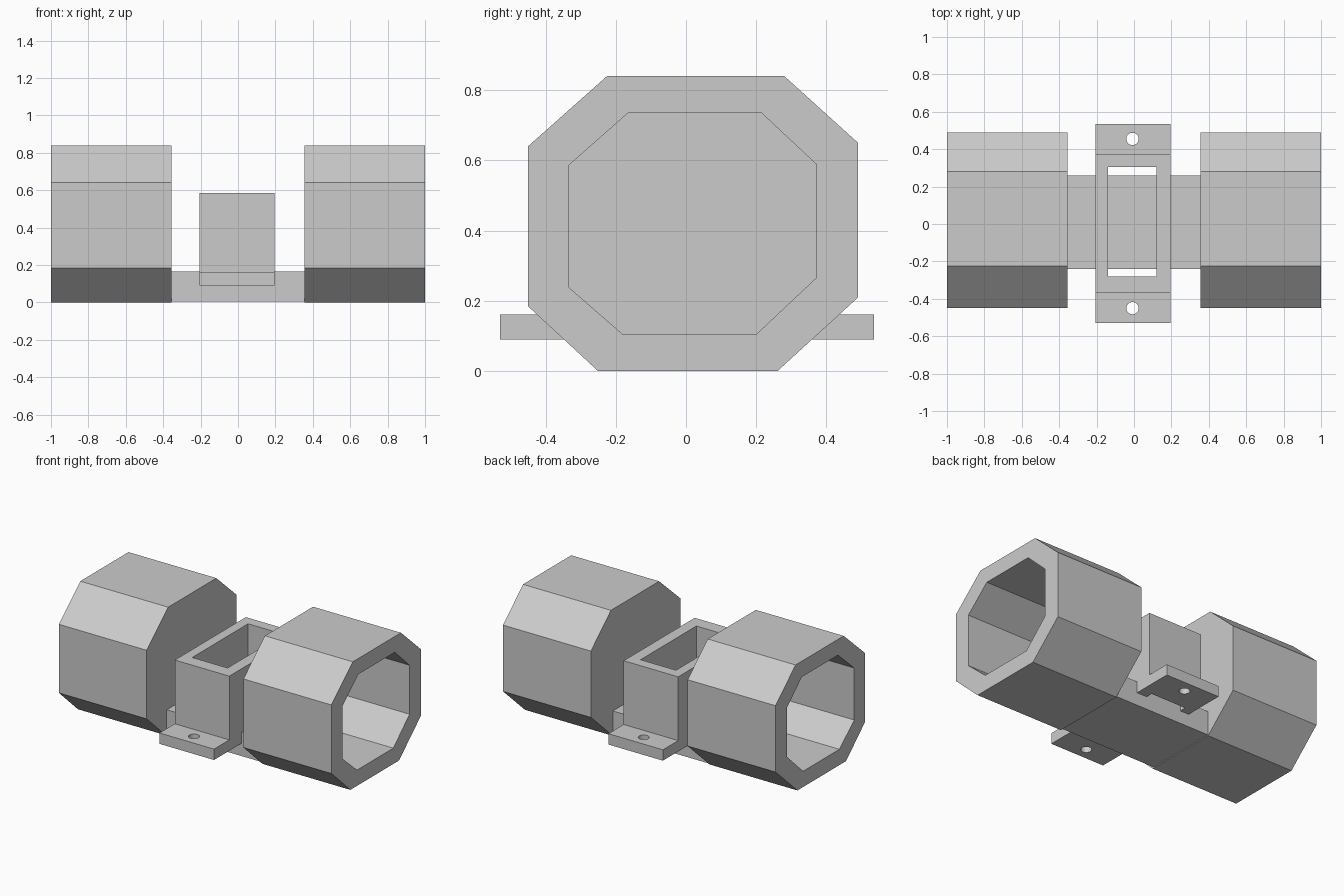
import bpy, bmesh
from mathutils import Matrix

if "Cube" in bpy.data.objects:
    bpy.data.objects.remove(bpy.data.objects["Cube"], do_unlink=True)

grey = bpy.data.materials.new("light_grey")
grey.use_nodes = True
colour = (0.6, 0.6, 0.6, 1)
grey.diffuse_color = colour
bsdf = next(n for n in grey.node_tree.nodes if n.type == 'BSDF_PRINCIPLED')
bsdf.inputs["Base Color"].default_value = colour


def finish(name, bm):
    bmesh.ops.recalc_face_normals(bm, faces=bm.faces)
    mesh = bpy.data.meshes.new(name)
    bm.to_mesh(mesh)
    bm.free()
    mesh.materials.append(grey)
    obj = bpy.data.objects.new(name, mesh)
    bpy.context.scene.collection.objects.link(obj)
    return obj


def box(name, x, y, z):
    bm = bmesh.new()
    bmesh.ops.create_cube(bm, size=1)
    for v in bm.verts:
        v.co = [r[0] if c < 0 else r[1] for c, r in zip(v.co, (x, y, z))]
    return finish(name, bm)


def cut(obj, cutter):
    cutter.hide_render = True
    mod = obj.modifiers.new("cut", 'BOOLEAN')
    mod.operation, mod.solver, mod.object = 'DIFFERENCE', 'EXACT', cutter
    bpy.context.view_layer.objects.active = obj
    bpy.ops.object.modifier_apply(modifier=mod.name)
    bpy.data.objects.remove(cutter, do_unlink=True)


# Octagonal cups, open at the outer end
outer = [(-.25, 0), (.26, 0), (.49, .21), (.49, .65),
         (.28, .84), (-.225, .84), (-.45, .64), (-.45, .185)]
inner = [(-.18, .105), (.2, .105), (.37, .265), (.37, .59),
         (.215, .735), (-.165, .735), (-.335, .585), (-.335, .24)]


def cup(name, side):
    bm = bmesh.new()
    sections = [(outer, .355), (outer, 1), (inner, 1), (inner, .44)]
    rings = [[bm.verts.new((side * x, y, z)) for y, z in prof]
             for prof, x in sections]
    for a, b in zip(rings, rings[1:]):
        for i in range(len(a)):
            j = (i + 1) % len(a)
            bm.faces.new((a[i], a[j], b[j], b[i]))
    bm.faces.new(rings[0])
    bm.faces.new(rings[-1])
    return finish(name, bm)


cup("left_cup", 1)
cup("right_cup", -1)

# Plate joining the cups
box("base_plate", (-.355, .355), (-.24, .26), (.005, .165))

# Central rectangular frame, open through its height
frame_x = (-.205, .195)
frame = box("socket_frame", frame_x, (-.37, .375), (.09, .585))
cut(frame, box("opening", (-.14, .12), (-.28, .305), (-.1, .8)))

# Mounting flanges with screw holes
for name, y, hole_y in (("front_flange", (-.53, -.37), -.45),
                        ("back_flange", (.375, .535), .455)):
    flange = box(name, frame_x, y, (.09, .162))
    bm = bmesh.new()
    bmesh.ops.create_cone(bm, cap_ends=True, segments=32, radius1=.033,
                          radius2=.033, depth=.4,
                          matrix=Matrix.Translation((-.008, hole_y, .12)))
    cut(flange, finish("screw_hole", bm))
